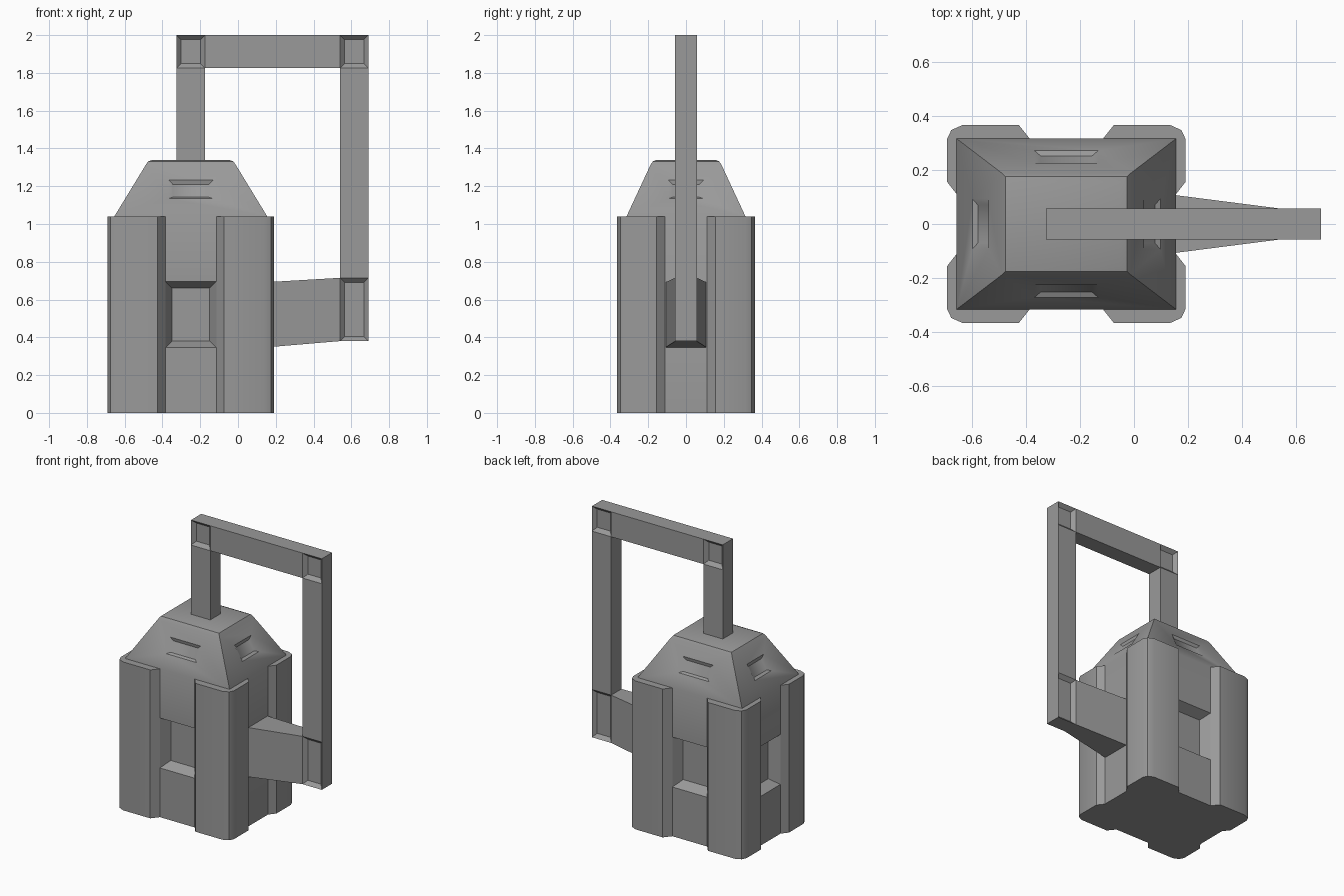
import bpy, bmesh
from math import radians, pi
from mathutils import Vector, Matrix

if "Cube" in bpy.data.objects:
    bpy.data.objects.remove(bpy.data.objects["Cube"])

CX = -0.25          # tank axis
HX, HY = 0.405, 0.315  # tank half sizes

# Dark grey metal
metal = bpy.data.materials.new("dark_grey")
metal.diffuse_color = (0.32, 0.32, 0.32, 1)
metal.use_nodes = True
metal.node_tree.nodes["Principled BSDF"].inputs["Base Color"].default_value = metal.diffuse_color


def loft(name, rings, smooth=None):
    """Skin a list of equal-length point rings and cap both ends."""
    bm = bmesh.new()
    vs = [[bm.verts.new(p) for p in r] for r in rings]
    n = len(rings[0])
    for a, b in zip(vs, vs[1:]):
        for i in range(n):
            bm.faces.new((a[i], a[(i + 1) % n], b[(i + 1) % n], b[i]))
    bm.faces.new(vs[0][::-1])
    bm.faces.new(vs[-1])
    bmesh.ops.recalc_face_normals(bm, faces=bm.faces)
    me = bpy.data.meshes.new(name)
    bm.to_mesh(me)
    bm.free()
    me.materials.append(metal)
    ob = bpy.data.objects.new(name, me)
    bpy.context.collection.objects.link(ob)
    if smooth:
        shade(ob, smooth)
    return ob


def select(ob):
    bpy.ops.object.select_all(action='DESELECT')
    ob.select_set(True)
    bpy.context.view_layer.objects.active = ob


def shade(ob, angle):
    select(ob)
    bpy.ops.object.shade_smooth_by_angle(angle=radians(angle))


def cut(ob, cutter):
    mod = ob.modifiers.new("cut", 'BOOLEAN')
    mod.object = cutter
    mod.operation = 'DIFFERENCE'
    mod.solver = 'EXACT'
    select(ob)
    bpy.ops.object.modifier_apply(modifier=mod.name)
    bpy.data.objects.remove(cutter)


def rect_z(hx, hy, z):
    return [(CX + sx * hx, sy * hy, z) for sx, sy in ((-1, -1), (1, -1), (1, 1), (-1, 1))]


def rect_y(x0, x1, z0, z1, y):
    return [(x0, y, z0), (x1, y, z0), (x1, y, z1), (x0, y, z1)]


# Tank: straight walls, tapered shoulder, slightly domed top
tank = loft("tank_body", [rect_z(HX, HY, 0), rect_z(HX, HY, 1.04), rect_z(0.237, 0.187, 1.315),
                          rect_z(0.225, 0.175, 1.332), rect_z(0.20, 0.155, 1.34)])

# Wall recesses and shoulder windows, turned around the tank axis
for k in range(4):
    side = k % 2
    dist, slope = (HX, 0.61) if side else (HY, 0.463)
    place = Matrix.Translation((CX, 0, 0)) @ Matrix.Rotation(-k * pi / 2, 4, 'Z')
    if k != 3:  # the arm fills the fourth wall
        half = 0.11 if side else 0.135
        rings = []
        for t in (-0.3, 1):
            w = half - 0.035 * t
            rings.append([place @ Vector(p) for p in
                          rect_y(-w, w, 0.345 + 0.035 * t, 0.695 - 0.035 * t, -dist + 0.07 * t)])
        cut(tank, loft("recess_cutter", rings))
    half = 0.07 if side else 0.095
    rings = []
    for o, w, z0, z1 in ((0.008, half + 0.035, 1.13, 1.245), (-0.016, half, 1.142, 1.21)):
        ring = []
        for u, z in ((-w, z0), (w, z0), (w, z1), (-w, z1)):
            d = dist - slope * (z - 1.04)
            ring.append(place @ Vector((u, -(d + o), z)))
        rings.append(ring)
    cut(tank, loft("window_cutter", rings))
shade(tank, 32)

# Four corner guards wrapping the tank edges
guard = [(0.135, 0.305), (0.135, 0.315), (0.175, 0.365), (0.385, 0.365), (0.425, 0.347),
         (0.44, 0.315), (0.44, 0.155), (0.405, 0.11), (0.395, 0.11), (0.395, 0.305)]
for sx, xn in ((-1, "left"), (1, "right")):
    for sy, yn in ((-1, "front"), (1, "back")):
        loft(f"corner_guard_{yn}_{xn}",
             [[(CX + sx * x, sy * y, z) for x, y in guard] for z in (0, 1.04)], 30)

# Pipe frame: corner joints with a bevelled recess on both faces
T = 0.057
for name, (x0, x1, z0, z1) in {
        "joint_top_left": (-0.325, -0.175, 1.825, 2.0),
        "joint_top_right": (0.54, 0.69, 1.825, 2.0),
        "joint_bottom": (0.54, 0.69, 0.38, 0.715)}.items():
    i = 0.024
    inner = (x0 + i, x1 - i, z0 + i, z1 - i)
    loft(name, [rect_y(*inner, -T + 0.025), rect_y(x0, x1, z0, z1, -T),
                rect_y(x0, x1, z0, z1, T), rect_y(*inner, T - 0.025)])

# Straight pipes between the joints
for name, r in {"pipe_inlet": (-0.325, -0.175, 1.33, 1.825),
                "pipe_top": (-0.175, 0.54, 1.825, 2.0),
                "pipe_outer": (0.54, 0.69, 0.715, 1.825)}.items():
    loft(name, [rect_y(*r, -T), rect_y(*r, T)])

# Tapered arm from the tank wall to the bottom joint
loft("side_arm", [[(x, -h, z0), (x, h, z0), (x, h, z1), (x, -h, z1)]
                  for x, h, z0, z1 in ((0.15, 0.107, 0.347, 0.692), (0.54, T, 0.38, 0.715))])
